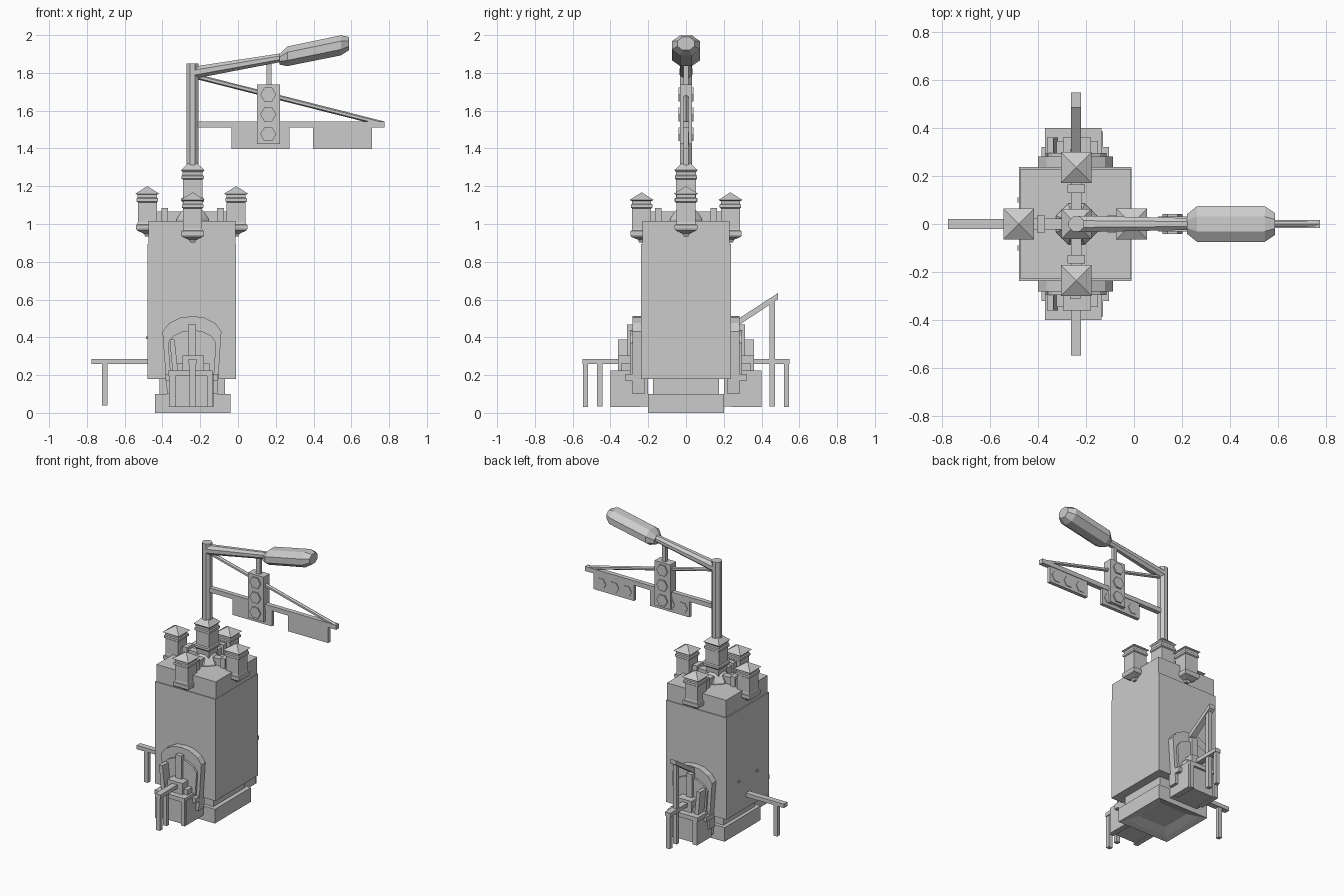
import bpy, bmesh
from math import pi, cos, sin
from mathutils import Vector

CX = -0.24  # tower axis


def loft(name, rings):
    """Skin a list of equal-length point rings and cap both ends."""
    bm = bmesh.new()
    vs = [[bm.verts.new(p) for p in r] for r in rings]
    n = len(vs[0])
    for a, b in zip(vs, vs[1:]):
        for i in range(n):
            j = (i + 1) % n
            bm.faces.new((a[i], a[j], b[j], b[i]))
    bm.faces.new(vs[0][::-1])
    bm.faces.new(vs[-1])
    bmesh.ops.recalc_face_normals(bm, faces=bm.faces)
    me = bpy.data.meshes.new(name)
    bm.to_mesh(me)
    bm.free()
    ob = bpy.data.objects.new(name, me)
    bpy.context.collection.objects.link(ob)
    return ob


def box(name, x0, x1, y0, y1, z0, z1):
    return loft(name, [[(x0, y0, z), (x1, y0, z), (x1, y1, z), (x0, y1, z)] for z in (z0, z1)])


def lathe(name, x, y, profile, n):
    """Stack of n-sided rings; profile holds (half width, z)."""
    ang = [(i + 0.5) * 2 * pi / n for i in range(n)]
    k = 1 / cos(pi / n)
    return loft(name, [[(x + w * k * cos(a), y + w * k * sin(a), z) for a in ang] for w, z in profile])


def along_x(name, sections, n):
    """n-sided rings standing across x; sections hold (x, z, half width, half height)."""
    ang = [(i + 0.5) * 2 * pi / n for i in range(n)]
    k = 1 / cos(pi / n)
    return loft(name, [[(x, w * k * cos(a), z + h * k * sin(a)) for a in ang] for x, z, w, h in sections])


def disc(name, x, z, r, y0, y1):
    return loft(name, [[(x + r * cos(i * pi / 3), y, z + r * sin(i * pi / 3)) for i in range(6)] for y in (y0, y1)])


def prism_y(name, pts, y0, y1):
    return loft(name, [[(x, y, z) for x, z in pts] for y in (y0, y1)])


# plinth with stepped recess underneath
plinth = box("plinth", -0.44, -0.04, -0.2, 0.2, 0, 0.1)
bm = bmesh.new()
bm.from_mesh(plinth.data)
bm.faces.ensure_lookup_table()
floor = min(bm.faces, key=lambda f: f.calc_center_median().z)
for inset in (0.05, 0.04, 0.04):
    bmesh.ops.inset_region(bm, faces=[floor], thickness=inset, depth=-0.012)
bm.to_mesh(plinth.data)
bm.free()

# tower block
box("plinth_neck", -0.415, -0.07, -0.175, 0.175, 0.1, 0.18)
box("tower_body", -0.48, -0.01, -0.237, 0.237, 0.18, 0.895)
box("tower_cap", -0.473, -0.012, -0.23, 0.23, 0.895, 1.015)
for s in (-1, 1):
    box("wall_stud", -0.486, -0.48, s * 0.1 - 0.01, s * 0.1 + 0.01, 0.39, 0.405)

# side turrets and the bridges joining them to the middle
turret = [(0.012, -0.06), (0.02, -0.045), (0.055, -0.03), (0.06, -0.02), (0.06, 0.0), (0.053, 0.003),
          (0.05, 0.015), (0.05, 0.12), (0.057, 0.125), (0.057, 0.14), (0.051, 0.145), (0.051, 0.16),
          (0.064, 0.165), (0.001, 0.205)]
for dx, dy, z in ((-0.24, 0, 0.995), (0.23, 0, 0.995), (0, -0.235, 0.962), (0, 0.235, 0.962)):
    lathe("turret", CX + dx, dy, [(w, z + h) for w, h in turret], 4)
    d = Vector((dx, dy)).normalized()
    n = Vector((abs(d.y), abs(d.x)))
    for name, r0, r1, hw, z0, z1 in (("bridge", 0.04, 0.19, 0.022, 1.01, 1.065),
                                     ("bridge_pier", 0.13, 0.165, 0.036, 1.01, 1.085)):
        a, b = d * r0, d * r1
        c = [a - n * hw, a + n * hw, b + n * hw, b - n * hw]
        loft(name, [[(CX + p.x, p.y, zz) for p in c] for zz in (z0, z1)])

# middle turret
lathe("middle_skirt", CX, 0, [(0.085, 1.01), (0.085, 1.025), (0.06, 1.065), (0.045, 1.08)], 8)
lathe("middle_turret", CX, 0, [(0.045, 1.06), (0.05, 1.11), (0.06, 1.12), (0.06, 1.135), (0.052, 1.14),
                               (0.052, 1.235), (0.059, 1.24), (0.059, 1.255), (0.053, 1.26), (0.053, 1.275),
                               (0.062, 1.285), (0.02, 1.325)], 4)

# street lamp
lathe("lamp_post", CX, 0, [(0.032, 1.29), (0.032, 1.85)], 8)
along_x("lamp_arm", [(-0.23, 1.802, 0.034, 0.032), (0.27, 1.888, 0.024, 0.022)], 8)
along_x("lamp_head", [(0.22, 1.872, 0.04, 0.028), (0.262, 1.888, 0.074, 0.052),
                      (0.545, 1.946, 0.074, 0.053), (0.588, 1.955, 0.045, 0.035)], 8)

# sign gantry
along_x("sign_beam", [(-0.23, 1.526, 0.016, 0.016), (0.775, 1.526, 0.016, 0.016)], 4)
along_x("diagonal_stay", [(-0.21, 1.778, 0.012, 0.012), (0.77, 1.53, 0.012, 0.012)], 6)
for x0, x1 in ((-0.035, 0.272), (0.397, 0.71)):
    box("hanging_sign", x0, x1, -0.012, 0.012, 1.398, 1.512)
    for i in (-1, 0, 1):
        disc("sign_disc", (x0 + x1) / 2 + i * 0.1, 1.453, 0.04, 0.01, 0.016)

# traffic signal, lenses on both faces
box("signal_hanger", 0.15, 0.178, -0.012, 0.012, 1.735, 1.875)
box("signal_box", 0.1, 0.222, -0.032, 0.032, 1.423, 1.738)
for z in (1.685, 1.58, 1.475):
    disc("signal_lens", 0.16, z, 0.042, -0.041, 0.041)

# left bracket
box("left_bar", -0.775, -0.47, -0.02, 0.02, 0.258, 0.285)
box("left_bar_leg", -0.72, -0.692, -0.014, 0.014, 0.04, 0.26)

# front and back porches, mirrored across y
arch = [(-0.375, 0.1), (-0.40, 0.43), (-0.365, 0.475), (-0.305, 0.505), (-0.24, 0.512),
        (-0.18, 0.505), (-0.12, 0.475), (-0.088, 0.43), (-0.11, 0.1)]
inner = [(CX + (x - CX) * 0.82, 0.1 + (z - 0.1) * 0.82) for x, z in arch]
lever = [(-0.345, 0.2), (-0.362, 0.388), (-0.336, 0.388), (-0.315, 0.2)]
for s in (-1, 1):
    side = "front_" if s < 0 else "back_"

    def b(name, x0, x1, y0, y1, z0, z1):
        box(side + name, x0, x1, *sorted((s * y0, s * y1)), z0, z1)

    prism_y(side + "arch", arch, s * 0.22, s * 0.282)
    prism_y(side + "arch_panel", inner, s * 0.25, s * 0.296)
    prism_y(side + "lever", lever, s * 0.28, s * 0.36)
    b("porch", -0.355, -0.13, 0.2, 0.385, 0.035, 0.205)
    b("porch_left_edge", -0.365, -0.33, 0.24, 0.4, 0.03, 0.215)
    b("porch_right_edge", -0.165, -0.135, 0.24, 0.4, 0.03, 0.215)
    b("porch_lid", -0.37, -0.135, 0.24, 0.4, 0.195, 0.225)
    b("porch_ledge", -0.385, -0.105, 0.24, 0.32, 0.17, 0.205)
    b("porch_step", -0.325, -0.15, 0.24, 0.345, 0.22, 0.262)
    b("porch_block", -0.295, -0.18, 0.24, 0.36, 0.225, 0.305)
    b("porch_post", -0.266, -0.222, 0.24, 0.312, 0.26, 0.468)
    # bracket reaching outward
    b("bar", -0.262, -0.22, 0.3, 0.547, 0.258, 0.285)
    b("bar_outer_leg", -0.256, -0.226, 0.518, 0.545, 0.03, 0.26)
    b("bar_inner_leg", -0.256, -0.226, 0.442, 0.47, 0.035, 0.26 if s < 0 else 0.6)

# slanted brace behind the back porch
brace = [(0.28, 0.465), (0.488, 0.602), (0.488, 0.635), (0.28, 0.5)]
loft("back_brace", [[(x, y, z) for y, z in brace] for x in (-0.262, -0.22)])
